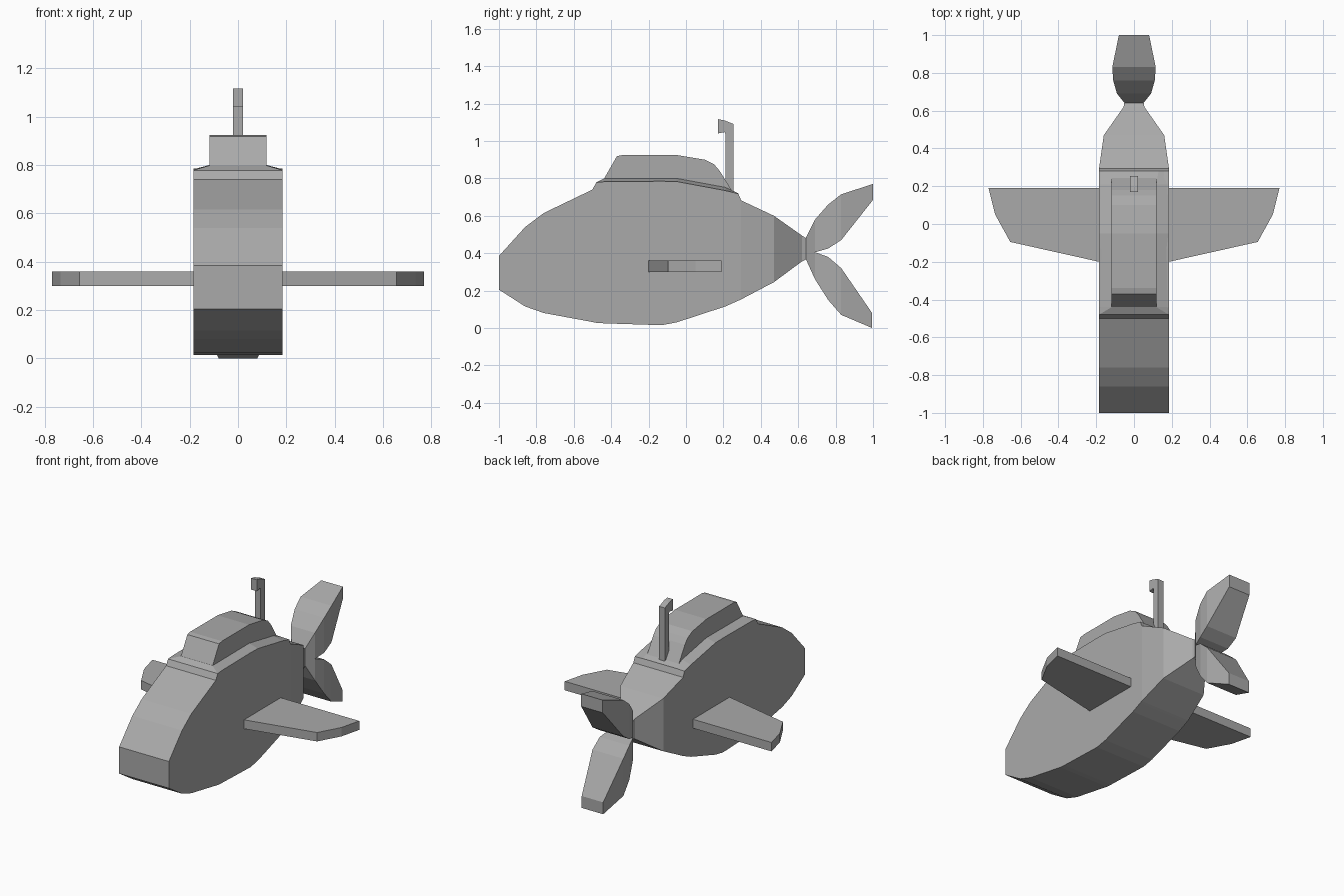
import bpy
import bmesh

if "Cube" in bpy.data.objects:
    bpy.data.objects.remove(bpy.data.objects["Cube"])

grey = bpy.data.materials.new("plain grey")
grey.diffuse_color = (0.4, 0.4, 0.4, 1)
grey.use_nodes = True
grey.node_tree.nodes["Principled BSDF"].inputs["Base Color"].default_value = grey.diffuse_color


def finish(name, bm):
    bmesh.ops.recalc_face_normals(bm, faces=bm.faces)
    mesh = bpy.data.meshes.new(name)
    bm.to_mesh(mesh)
    bm.free()
    mesh.materials.append(grey)
    ob = bpy.data.objects.new(name, mesh)
    bpy.context.collection.objects.link(ob)
    return ob


def loft(name, stations):
    """Skin sections given as (y, bottom half width, top half width, bottom z, top z)."""
    bm = bmesh.new()
    rings = [[bm.verts.new(p) for p in
              ((-wb, y, zb), (wb, y, zb), (wt, y, zt), (-wt, y, zt))]
             for y, wb, wt, zb, zt in stations]
    for a, b in zip(rings, rings[1:]):
        for i in range(4):
            j = (i + 1) % 4
            bm.faces.new((a[i], a[j], b[j], b[i]))
    bm.faces.new(rings[0])
    bm.faces.new(rings[-1])
    return finish(name, bm)


def extrude(name, points, offset):
    """Extrude a planar outline along an offset."""
    bm = bmesh.new()
    face = bm.faces.new([bm.verts.new(p) for p in points])
    geo = bmesh.ops.extrude_face_region(bm, geom=[face])["geom"]
    bmesh.ops.translate(bm, vec=offset,
                        verts=[v for v in geo if isinstance(v, bmesh.types.BMVert)])
    return finish(name, bm)


# Hull: flat sided, narrowing to the tail (y, half width, bottom, top)
hull = [(-1, .185, .205, .385), (-.86, .185, .115, .54), (-.76, .185, .08, .615),
        (-.5, .185, .032, .74), (-.48, .185, .028, .778), (-.44, .185, .025, .782),
        (-.13, .185, .015, .785), (-.05, .185, .03, .783), (.21, .185, .115, .735),
        (.28, .185, .146, .718), (.295, .185, .153, .682), (.47, .16, .245, .60),
        (.62, .055, .356, .494), (.65, .05, .37, .475)]
loft("hull", [(y, w, w, b, t) for y, w, b, t in hull])

# Sloped deck around the cabin
loft("deck", [(-.48, .185, .185, .77, .778), (-.44, .185, .118, .78, .798),
              (-.05, .185, .118, .782, .80), (.21, .185, .118, .733, .752),
              (.28, .185, .13, .716, .72)])

# Cabin
cabin = [(-.44, .795), (-.37, .918), (-.34, .925), (-.05, .925), (.10, .90),
         (.15, .875), (.18, .84), (.245, .735), (.2, .70), (-.42, .75)]
extrude("cabin", [(-.118, y, z) for y, z in cabin], (.236, 0, 0))

# Periscope with a forward facing head
scope = [(.21, .70), (.255, .70), (.255, 1.09), (.205, 1.11), (.17, 1.117),
         (.17, 1.04), (.205, 1.047), (.21, 1.04)]
extrude("periscope", [(-.021, y, z) for y, z in scope], (.042, 0, 0))

# Side fins
fin = [(.17, -.203), (.185, -.2), (.655, -.095), (.735, .05), (.77, .19), (.17, .19)]
for side, label in ((-1, "left"), (1, "right")):
    extrude(label + "_fin", [(side * x, y, .30) for x, y in fin], (0, 0, .06))

# Tail flukes (y, half width, bottom, top)
upper = [(.64, .05, .41, .48), (.69, .09, .405, .58), (.76, .11, .425, .66),
         (.83, .115, .47, .715), (1, .08, .685, .77)]
lower = [(.64, .05, .37, .41), (.69, .09, .26, .405), (.76, .11, .15, .38),
         (.83, .115, .07, .32), (.995, .08, 0, .08)]
for name, rows in (("upper_fluke", upper), ("lower_fluke", lower)):
    loft(name, [(y, w, w, b, t) for y, w, b, t in rows])
